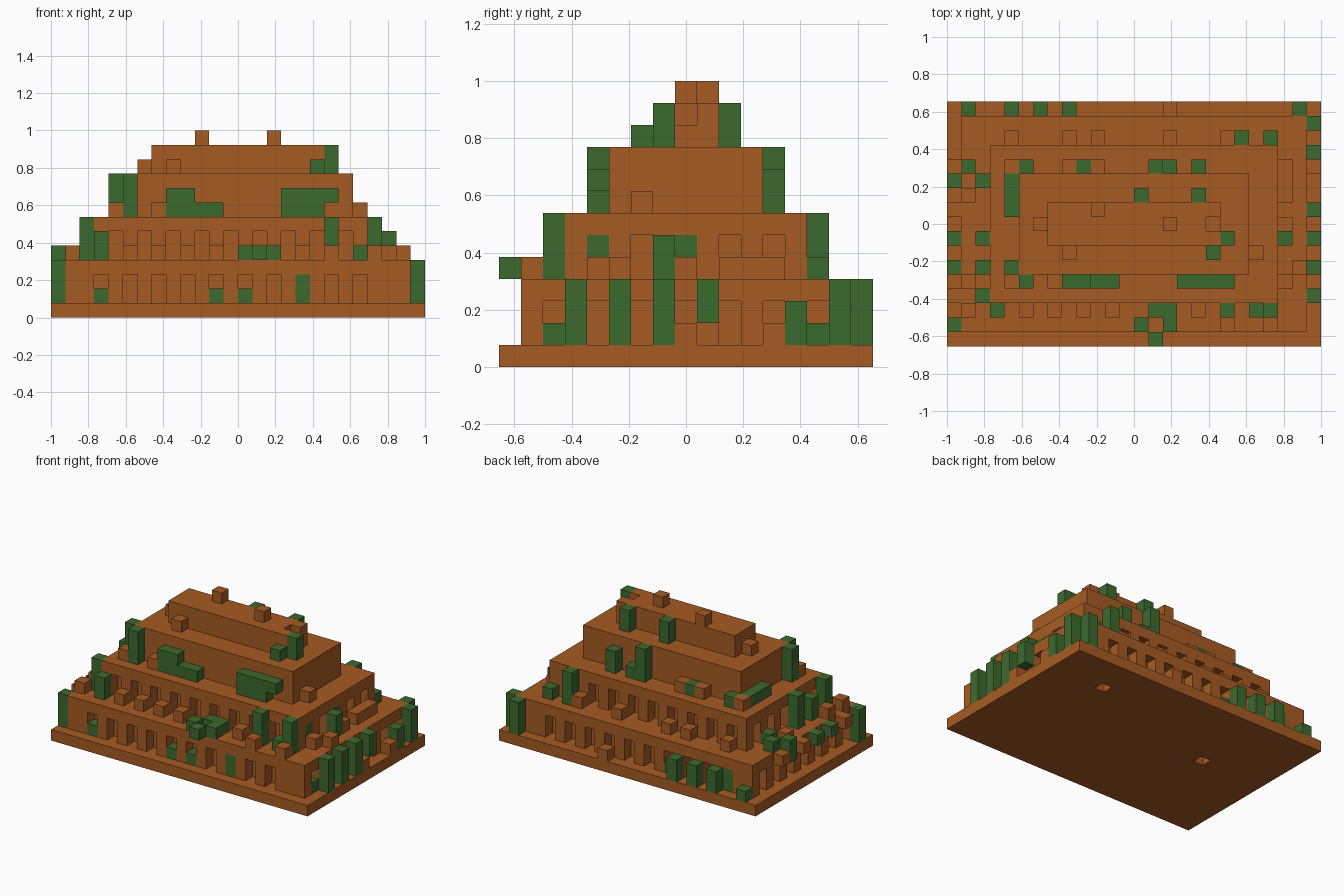
import bpy
import bmesh
from mathutils import Vector

cube = bpy.data.objects.get("Cube")
if cube:
    bpy.data.objects.remove(cube, do_unlink=True)

# Block grid: 26 wide, 17 deep, 13 high
W, D = 26, 17
U = 2 / W


def make_material(name, rgb):
    mat = bpy.data.materials.new(name)
    mat.use_nodes = True
    mat.diffuse_color = (*rgb, 1)
    mat.node_tree.nodes["Principled BSDF"].inputs["Base Color"].default_value = (*rgb, 1)
    return mat


CLAY = make_material("clay orange", (0.38, 0.105, 0.016))
LEAF = make_material("leaf green", (0.046, 0.142, 0.027))

parts = {}      # part name -> (material, set of cells)


def box(xs, ys, zs):
    return {(x, y, z) for x in range(*xs) for y in range(*ys) for z in range(*zs)}


def part(name, mat, cells):
    parts.setdefault(name, (mat, set()))[1].update(cells)


def along_x(name, mat, y, z, heights):
    """Columns in one row, given as {x: height}."""
    for x, h in heights.items():
        part(name, mat, box((x, x + 1), (y, y + 1), (z, z + h)))


def along_y(name, mat, x, z, heights):
    """Columns down one side, given as {y: height}."""
    for y, h in heights.items():
        part(name, mat, box((x, x + 1), (y, y + 1), (z, z + h)))


def tier(name, inset, z0, z1):
    cells = box((inset, W - inset), (inset, D - inset), (z0, z1))
    part(name, CLAY, cells)
    return parts[name][1]


def cut_windows(cells, inset, z, first_x, first_y):
    """Two-block-high recesses in all four walls."""
    for x in range(first_x, W - first_x, 2):
        for y in (inset, D - 1 - inset):
            cells -= box((x, x + 1), (y, y + 1), (z, z + 2))
    for y in range(first_y, D - first_y, 2):
        for x in (inset, W - 1 - inset):
            cells -= box((x, x + 1), (y, y + 1), (z, z + 2))


# Stepped tiers
base = tier("base_slab", 0, 0, 1)
lower = tier("lower_tier", 1, 1, 4)
middle = tier("middle_tier", 3, 4, 7)
upper = tier("upper_tier", 5, 7, 10)
crown = tier("crown_tier", 7, 10, 12)
cut_windows(lower, 1, 1, 3, 2)
cut_windows(middle, 3, 4, 4, 4)
crown.discard((18, 8, 11))
base -= {(20, 13, 0), (6, 9, 0)}

# Roof posts
along_x("roof_posts", CLAY, 8, 12, {15: 1})
along_x("roof_posts", CLAY, 9, 12, {10: 1})

# Loose clay blocks on the ledges
along_x("base_blocks", CLAY, 16, 1, {15: 1})
along_y("base_blocks", CLAY, 25, 1, {8: 1, 12: 1})
along_y("left_wall_blocks", CLAY, 0, 3, {3: 1, 9: 1, 12: 1})
along_x("front_ledge_blocks", CLAY, 2, 4, {1: 1, 5: 1, 7: 1, 9: 1, 11: 1, 17: 1})
along_x("front_ledge_blocks", CLAY, 1, 4, {19: 1, 22: 1})
along_x("back_ledge_blocks", CLAY, 14, 4, {4: 1, 8: 1, 10: 1, 15: 1, 19: 1})
along_y("side_ledge_blocks", CLAY, 1, 4, {4: 1, 10: 1})
along_y("side_ledge_blocks", CLAY, 23, 4, {4: 1, 8: 1, 10: 1, 11: 1, 12: 1})
along_y("side_ledge_blocks", CLAY, 24, 4, {5: 1})
along_x("upper_ledge_blocks", CLAY, 4, 7, {4: 1, 7: 1})
along_x("upper_ledge_blocks", CLAY, 12, 7, {4: 1, 8: 1, 10: 1})
along_y("upper_ledge_blocks", CLAY, 21, 7, {6: 1})
along_x("crown_blocks", CLAY, 6, 10, {8: 1})
along_y("crown_blocks", CLAY, 6, 10, {8: 1})

# Shrubs standing on the base slab
along_y("right_base_shrubs", LEAF, 25, 1, {3: 3, 5: 3, 7: 3, 13: 2, 15: 3})
along_y("right_base_shrubs", LEAF, 25, 2, {9: 2})
along_y("left_base_shrubs", LEAF, 0, 1, {1: 3})
along_y("left_base_shrubs", LEAF, 0, 3, {5: 1, 7: 1, 11: 2})
along_x("back_base_shrubs", LEAF, 16, 1, {1: 1, 4: 2, 6: 2, 8: 2, 24: 3})

# Plants growing in the window openings
along_x("window_plants", LEAF, 1, 1, {3: 1, 11: 1, 13: 1, 17: 2})
along_x("window_plants", LEAF, 15, 1, {3: 2, 9: 1})
along_y("window_plants", LEAF, 24, 1, {2: 1, 14: 1})
along_y("window_plants", LEAF, 22, 5, {4: 1, 8: 1})

# Shrubs on the lower terrace, with two open rings of hedge
along_x("front_terrace_shrubs", LEAF, 2, 4, {3: 2, 14: 1, 15: 1, 19: 3, 21: 1, 22: 3})
along_x("front_terrace_shrubs", LEAF, 1, 4, {13: 1, 15: 1})
along_x("front_terrace_shrubs", LEAF, 0, 4, {14: 1})
along_x("back_terrace_shrubs", LEAF, 14, 4, {20: 3, 22: 1})
along_y("left_terrace_shrubs", LEAF, 2, 4, {3: 3, 5: 2, 7: 3, 11: 1})
along_y("left_terrace_shrubs", LEAF, 1, 4, {12: 1})
along_y("right_terrace_shrubs", LEAF, 23, 4, {7: 2})

# Hedges on the middle roof
along_x("front_hedges", LEAF, 4, 7, {5: 3, 8: 2, 9: 2, 10: 1, 11: 1, 16: 2, 17: 2, 18: 2})
along_x("front_hedges", LEAF, 4, 8, {19: 1})
along_x("back_hedges", LEAF, 12, 7, {5: 1, 9: 1, 14: 3, 15: 1, 17: 2})
along_y("left_hedges", LEAF, 4, 7, {5: 3, 9: 1, 10: 1, 11: 1})

# Shrubs on the upper roof
along_x("crown_shrubs", LEAF, 10, 10, {13: 2, 17: 2})
along_x("crown_shrubs", LEAF, 6, 10, {18: 1})
along_x("crown_shrubs", LEAF, 7, 10, {19: 2})

# Build each part from its exposed block faces
filled = set().union(*(cells for _, cells in parts.values()))


def build(name, mat, cells):
    bm = bmesh.new()
    for cell in sorted(cells):
        centre = Vector(cell) + Vector((0.5, 0.5, 0.5))
        for axis in range(3):
            for sign in (-1, 1):
                n = Vector((0, 0, 0))
                n[axis] = sign
                if tuple(int(c + d) for c, d in zip(cell, n)) in filled:
                    continue
                a = Vector((0, 0, 0))
                a[(axis + 1) % 3] = 1
                b = n.cross(a)
                corners = (-a - b, a - b, a + b, b - a)
                bm.faces.new([bm.verts.new((centre + (n + c) / 2 - Vector((W / 2, D / 2, 0))) * U)
                              for c in corners])
    bmesh.ops.remove_doubles(bm, verts=bm.verts, dist=U / 100)
    bmesh.ops.dissolve_limit(bm, angle_limit=0.01, verts=bm.verts, edges=bm.edges)
    bmesh.ops.triangulate(bm, faces=[f for f in bm.faces if len(f.verts) > 4])
    mesh = bpy.data.meshes.new(name)
    bm.to_mesh(mesh)
    bm.free()
    mesh.materials.append(mat)
    bpy.context.collection.objects.link(bpy.data.objects.new(name, mesh))


for part_name, (material, part_cells) in parts.items():
    build(part_name, material, part_cells)
